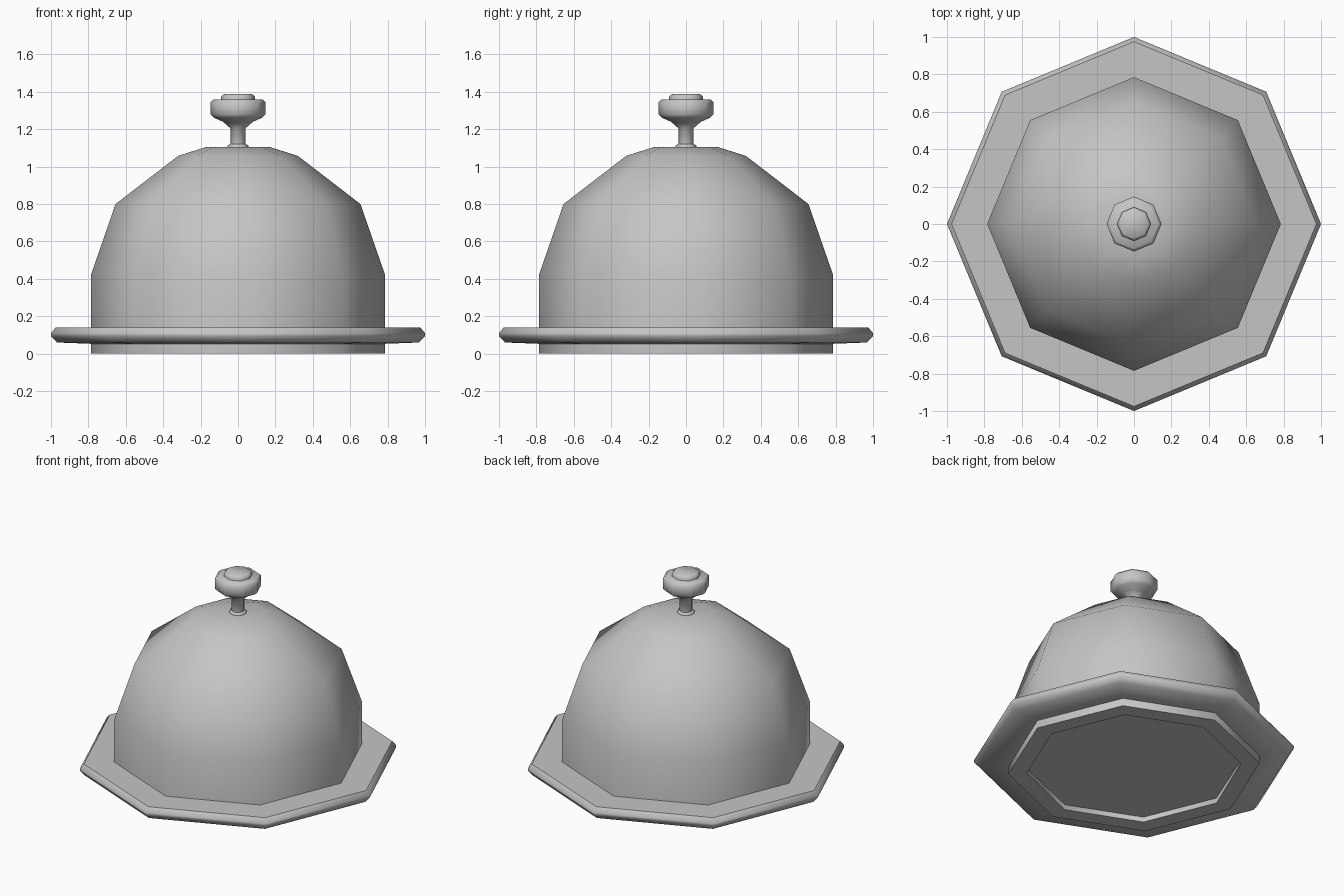
import bpy, bmesh, math

if "Cube" in bpy.data.objects:
    bpy.data.objects.remove(bpy.data.objects["Cube"])

SIDES = 8

grey = bpy.data.materials.new("light_grey")
grey.diffuse_color = (0.56, 0.56, 0.56, 1)
grey.use_nodes = True
grey.node_tree.nodes["Principled BSDF"].inputs["Base Color"].default_value = grey.diffuse_color


def lathe(name, profile, closed=False, angle=51):
    """Spin an (radius, z) profile into an eight-sided solid, corners on the axes."""
    bm = bmesh.new()
    rings = [[bm.verts.new((r * math.cos(a), r * math.sin(a), z))
              for a in (math.tau * i / SIDES for i in range(SIDES))]
             for r, z in profile]
    pairs = list(zip(rings, rings[1:]))
    if closed:
        pairs.append((rings[-1], rings[0]))
    else:
        # flat caps on both ends
        bm.faces.new(rings[0])
        bm.faces.new(rings[-1])
    for low, high in pairs:
        for i in range(SIDES):
            j = (i + 1) % SIDES
            bm.faces.new([low[i], low[j], high[j], high[i]])
    bmesh.ops.recalc_face_normals(bm, faces=bm.faces)
    mesh = bpy.data.meshes.new(name)
    bm.to_mesh(mesh)
    bm.free()
    mesh.materials.append(grey)
    obj = bpy.data.objects.new(name, mesh)
    bpy.context.collection.objects.link(obj)
    bpy.ops.object.select_all(action='DESELECT')
    obj.select_set(True)
    bpy.context.view_layer.objects.active = obj
    bpy.ops.object.shade_smooth_by_angle(angle=math.radians(angle))
    return obj


# Dome with a foot ring around a shallow recessed base
lathe("dome", [(0.17, 1.105), (0.32, 1.058), (0.655, 0.80), (0.785, 0.425),
               (0.785, 0), (0.67, 0), (0.67, 0.035)])

# Flat brim with a bevelled edge
lathe("brim", [(0.74, 0.14), (0.975, 0.14), (1.0, 0.11), (1.0, 0.095),
               (0.968, 0.06), (0.785, 0.053), (0.74, 0.053)], closed=True)

# Small collar where the handle meets the dome
lathe("collar", [(0.055, 1.09), (0.055, 1.112), (0.046, 1.12)])

# Handle stem flaring into the knob
lathe("knob", [(0.04, 1.10), (0.04, 1.205), (0.08, 1.24), (0.13, 1.262),
               (0.147, 1.28), (0.147, 1.345), (0.13, 1.36)], angle=65)

# Raised button on top of the knob
lathe("knob_cap", [(0.09, 1.35), (0.09, 1.375), (0.075, 1.388)], angle=65)
